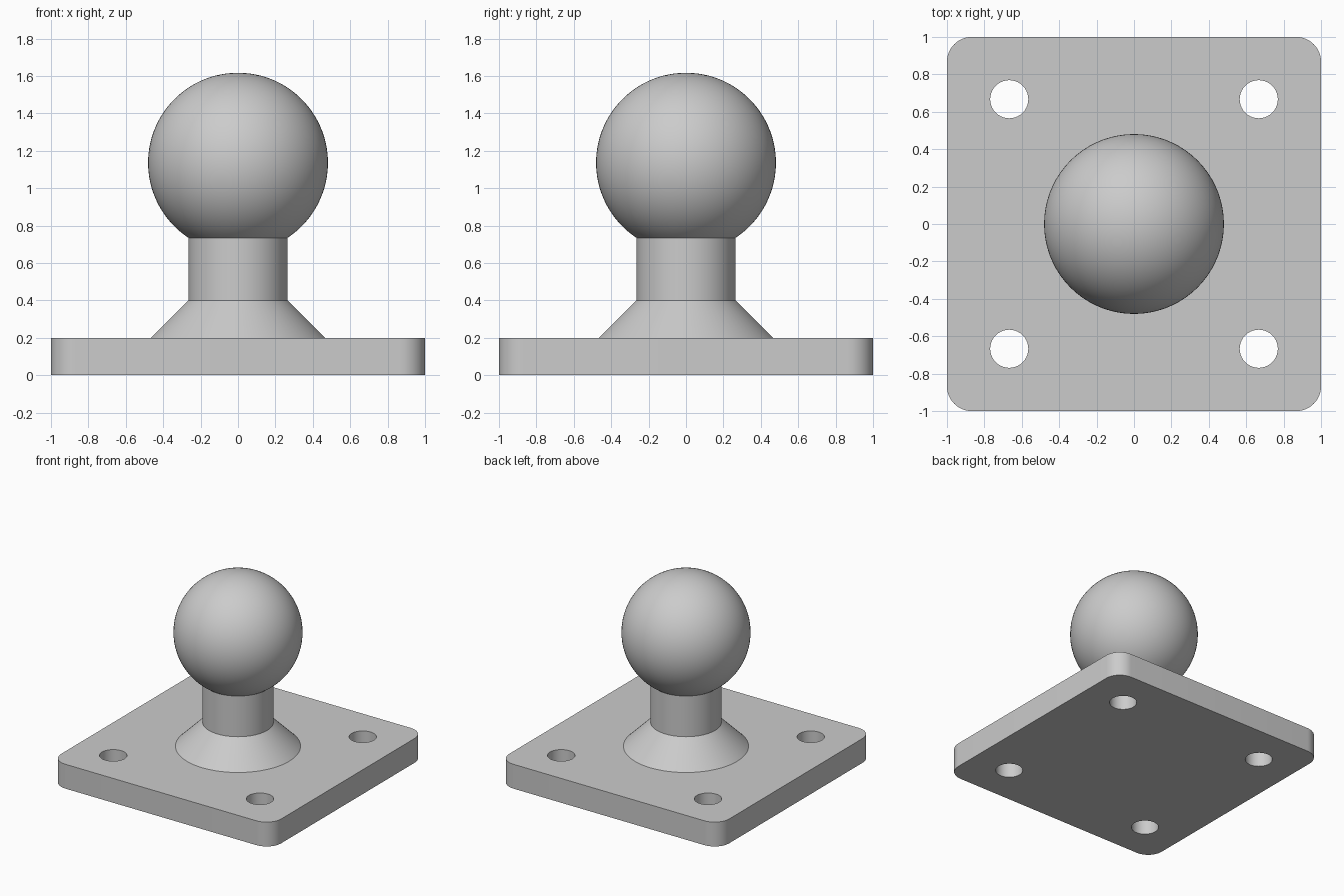
import bpy
import bmesh
from math import sin, cos, pi, asin, sqrt
from mathutils import Vector, Matrix

if "Cube" in bpy.data.objects:
    bpy.data.objects.remove(bpy.data.objects["Cube"], do_unlink=True)

PLATE_HEIGHT, CORNER_RADIUS = 0.2, 0.133
HOLE_RADIUS, HOLE_OFFSET = 0.102, 0.667
FLARE_RADIUS, NECK_RADIUS, NECK_BOTTOM = 0.466, 0.265, 0.4
BALL_RADIUS, BALL_CENTRE = 0.481, 1.136
CORNERS = [(1, 1), (-1, 1), (-1, -1), (1, -1)]

grey = bpy.data.materials.new("grey metal")
grey.use_nodes = True
grey.diffuse_color = (0.6, 0.6, 0.6, 1)
bsdf = next(n for n in grey.node_tree.nodes if n.type == "BSDF_PRINCIPLED")
bsdf.inputs["Base Color"].default_value = grey.diffuse_color


def make_object(name, bm):
    bmesh.ops.recalc_face_normals(bm, faces=bm.faces)
    mesh = bpy.data.meshes.new(name)
    bm.to_mesh(mesh)
    bm.free()
    mesh.materials.append(grey)
    obj = bpy.data.objects.new(name, mesh)
    bpy.context.collection.objects.link(obj)
    bpy.ops.object.select_all(action="DESELECT")
    obj.select_set(True)
    bpy.context.view_layer.objects.active = obj
    bpy.ops.object.shade_smooth_by_angle()
    return obj


def arc(cx, cy, radius, start, sweep, steps):
    return [(cx + radius * cos(start + sweep * i / steps),
             cy + radius * sin(start + sweep * i / steps)) for i in range(steps + 1)]


def add_loop(bm, points):
    verts = [bm.verts.new((x, y, 0)) for x, y in points]
    for a, b in zip(verts, verts[1:] + verts[:1]):
        bm.edges.new((a, b))


# Mounting plate: rounded square outline with four bolt holes, extruded upward
bm = bmesh.new()
outline = []
for i, (sx, sy) in enumerate(CORNERS):
    inset = 1 - CORNER_RADIUS
    outline += arc(sx * inset, sy * inset, CORNER_RADIUS, i * pi / 2, pi / 2, 12)
add_loop(bm, outline)
for sx, sy in CORNERS:
    add_loop(bm, arc(sx * HOLE_OFFSET, sy * HOLE_OFFSET, HOLE_RADIUS, 0, 2 * pi, 40)[:-1])
bmesh.ops.triangle_fill(bm, edges=bm.edges[:], use_beauty=True, normal=Vector((0, 0, 1)))
top = bmesh.ops.extrude_face_region(bm, geom=bm.faces[:], use_keep_orig=True)
bmesh.ops.translate(bm, vec=(0, 0, PLATE_HEIGHT),
                    verts=[g for g in top["geom"] if isinstance(g, bmesh.types.BMVert)])
make_object("mounting_plate", bm)

# Ball stud: flared foot, straight neck and ball turned from one profile
start = -pi / 2 + asin(NECK_RADIUS / BALL_RADIUS)
profile = [(FLARE_RADIUS, PLATE_HEIGHT), (NECK_RADIUS, NECK_BOTTOM)]
profile += arc(0, BALL_CENTRE, BALL_RADIUS, start, pi / 2 - start, 40)
bm = bmesh.new()
verts = [bm.verts.new((r, 0, z)) for r, z in profile]
edges = [bm.edges.new(pair) for pair in zip(verts, verts[1:])]
bmesh.ops.spin(bm, geom=verts + edges, cent=(0, 0, 0), axis=(0, 0, 1),
               angle=2 * pi, steps=72, use_merge=False)
bmesh.ops.remove_doubles(bm, verts=bm.verts, dist=0.0001)
make_object("ball_stud", bm)
